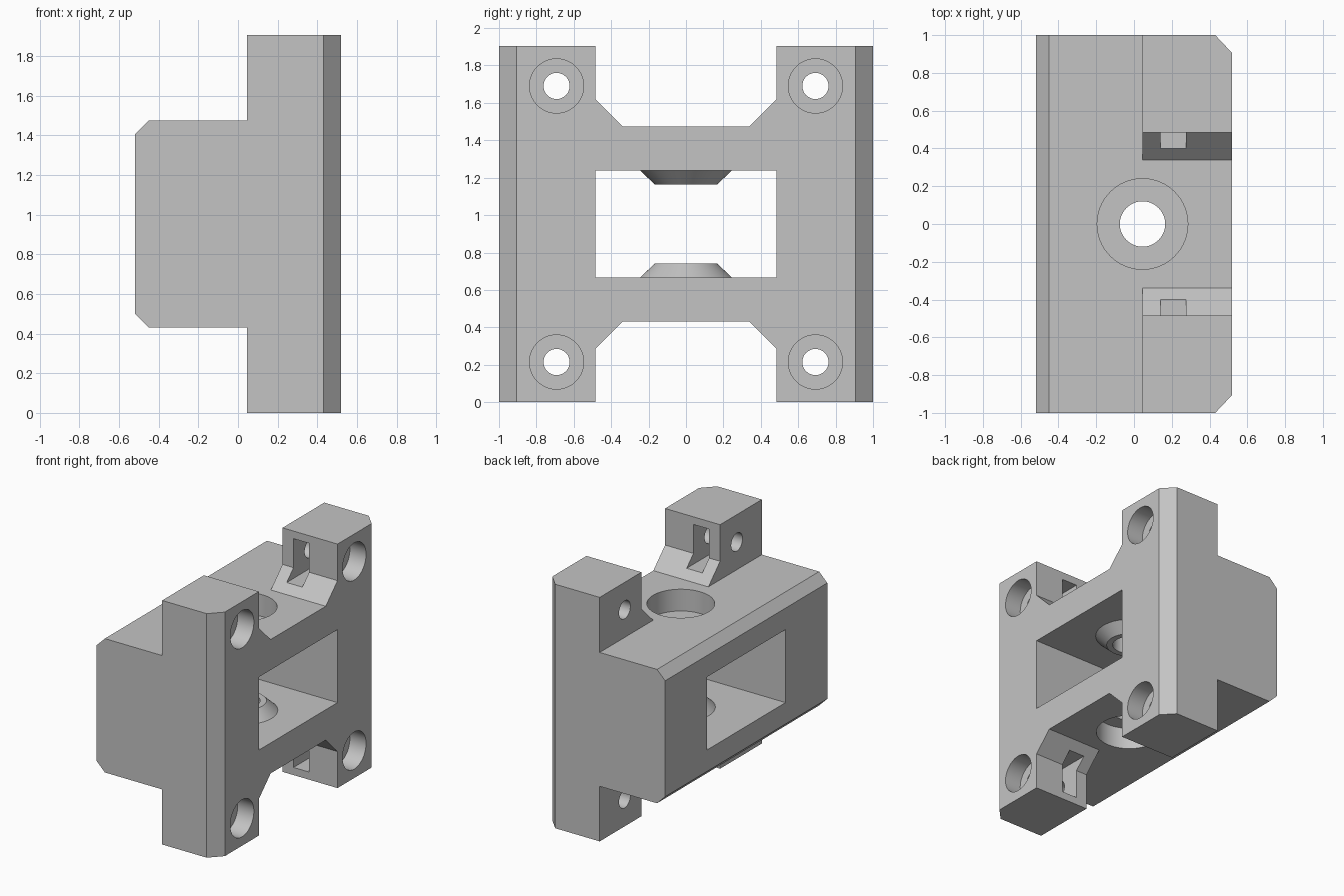
import bpy, bmesh, math
from mathutils import Matrix

cube = bpy.data.objects.get("Cube")
if cube:
    bpy.data.objects.remove(cube, do_unlink=True)

grey = bpy.data.materials.new("plain grey")
grey.use_nodes = True
colour = (0.55, 0.55, 0.55, 1)
grey.diffuse_color = colour
grey.node_tree.nodes["Principled BSDF"].inputs["Base Color"].default_value = colour

MID = 0.9525          # mirror height
TOP = 2 * MID
HOLE_Y, HOLE_Z = 0.692, 0.738   # screw offsets from the centre
PLATE_X, FRONT_X = 0.045, 0.52


def make_object(name, bm):
    bmesh.ops.recalc_face_normals(bm, faces=bm.faces[:])
    mesh = bpy.data.meshes.new(name)
    bm.to_mesh(mesh)
    bm.free()
    mesh.materials.append(grey)
    obj = bpy.data.objects.new(name, mesh)
    bpy.context.collection.objects.link(obj)
    return obj


def prism(name, axis, points, start, end):
    """Extrude a 2D outline along an axis; its coordinates fill the other two."""
    def place(p, t):
        c = list(p)
        c.insert("xyz".index(axis), t)
        return c
    bm = bmesh.new()
    face = bm.faces.new([bm.verts.new(place(p, start)) for p in points])
    moved = bmesh.ops.extrude_face_region(bm, geom=[face])["geom"]
    shift = place((0, 0), end - start)
    bmesh.ops.translate(bm, vec=shift, verts=[v for v in moved if isinstance(v, bmesh.types.BMVert)])
    return make_object(name, bm)


def cylinder(name, axis, centre, r1, r2, length):
    turn = Matrix.Rotation(math.pi / 2, 4, "Y") if axis == "x" else Matrix()
    bm = bmesh.new()
    bmesh.ops.create_cone(bm, cap_ends=True, segments=64, radius1=r1, radius2=r2,
                          depth=length, matrix=Matrix.Translation(centre) @ turn)
    return make_object(name, bm)


def combine(body, tool, operation="DIFFERENCE"):
    mod = body.modifiers.new("join", "BOOLEAN")
    mod.operation, mod.object, mod.solver = operation, tool, "EXACT"
    bpy.context.view_layer.objects.active = body
    bpy.ops.object.modifier_apply(modifier=mod.name)
    bpy.data.objects.remove(tool, do_unlink=True)


def mirrored(half):
    """Complete an upper half outline by reflecting it about the middle height."""
    return half + [(a, -b) for a, b in reversed(half)]


def raised(points):
    return [(a, b + MID) for a, b in points]


# Side outline: tall front plate with a bevelled block behind it
h = 0.5225
side = raised(mirrored([(-0.52, h - 0.07), (-0.45, h), (PLATE_X, h), (PLATE_X, 1.2), (0.7, 1.2)]))
body = prism("mounting_block", "y", side, -1.2, 1.2)

# Front outline: four corner posts with sloped roots
front = raised(mirrored([(-1, MID), (-0.485, MID), (-0.485, 0.667), (-0.34, h),
                         (0.34, h), (0.485, 0.667), (0.485, MID), (1, MID)]))
combine(body, prism("front_outline", "x", front, -0.8, 0.8), "INTERSECT")

# Plan outline: bevelled outer corners on the front plate
plan = [(-0.52, -1.1), (0.335, -1.1), (FRONT_X, -0.905),
        (FRONT_X, 0.905), (0.335, 1.1), (-0.52, 1.1)]
plan[1], plan[4] = (0.43 - 0.0947, -1.1), (0.43 - 0.0947, 1.1)
combine(body, prism("plan_outline", "z", plan, -0.3, 2.3), "INTERSECT")

# Window through the block
window = raised(mirrored([(-0.485, 0.285), (0.485, 0.285)]))
combine(body, prism("window", "x", window, -0.8, 0.8))

# Conical bosses inside the window, and pockets on the outer faces
for s in (-1, 1):
    radii = (0.165, 0.266) if s > 0 else (0.266, 0.165)
    centre = (PLATE_X, 0, MID + s * 0.2575)
    combine(body, cylinder("boss", "z", centre, *radii, 0.095), "UNION")
for s in (-1, 1):
    centre = (PLATE_X, 0, MID + s * (h - 0.17 + 0.1))
    combine(body, cylinder("pocket", "z", centre, 0.24, 0.24, 0.2))
combine(body, cylinder("shaft_hole", "z", (PLATE_X, 0, MID), 0.12, 0.12, 3))

# Screw holes, head recesses and nut slots in each post
for sy in (-1, 1):
    for sz in (-1, 1):
        y, z = sy * HOLE_Y, MID + sz * HOLE_Z
        combine(body, cylinder("screw_hole", "x", (0.3, y, z), 0.07, 0.07, 1))
        combine(body, cylinder("head_recess", "x", (FRONT_X - 0.14 + 0.1, y, z), 0.145, 0.145, 0.2))
        w = 0.155
        slot = [(sy * 0.3, z - w), (sy * (HOLE_Y + 0.09), z - w), (sy * (HOLE_Y + 0.179), z),
                (sy * (HOLE_Y + 0.09), z + w), (sy * 0.3, z + w)]
        combine(body, prism("nut_slot", "x", slot, 0.14, 0.275))

# Smooth the round walls, keep the edges crisp
for obj in bpy.context.selected_objects:
    obj.select_set(False)
body.select_set(True)
bpy.context.view_layer.objects.active = body
bpy.ops.object.shade_smooth_by_angle(angle=math.radians(25))
